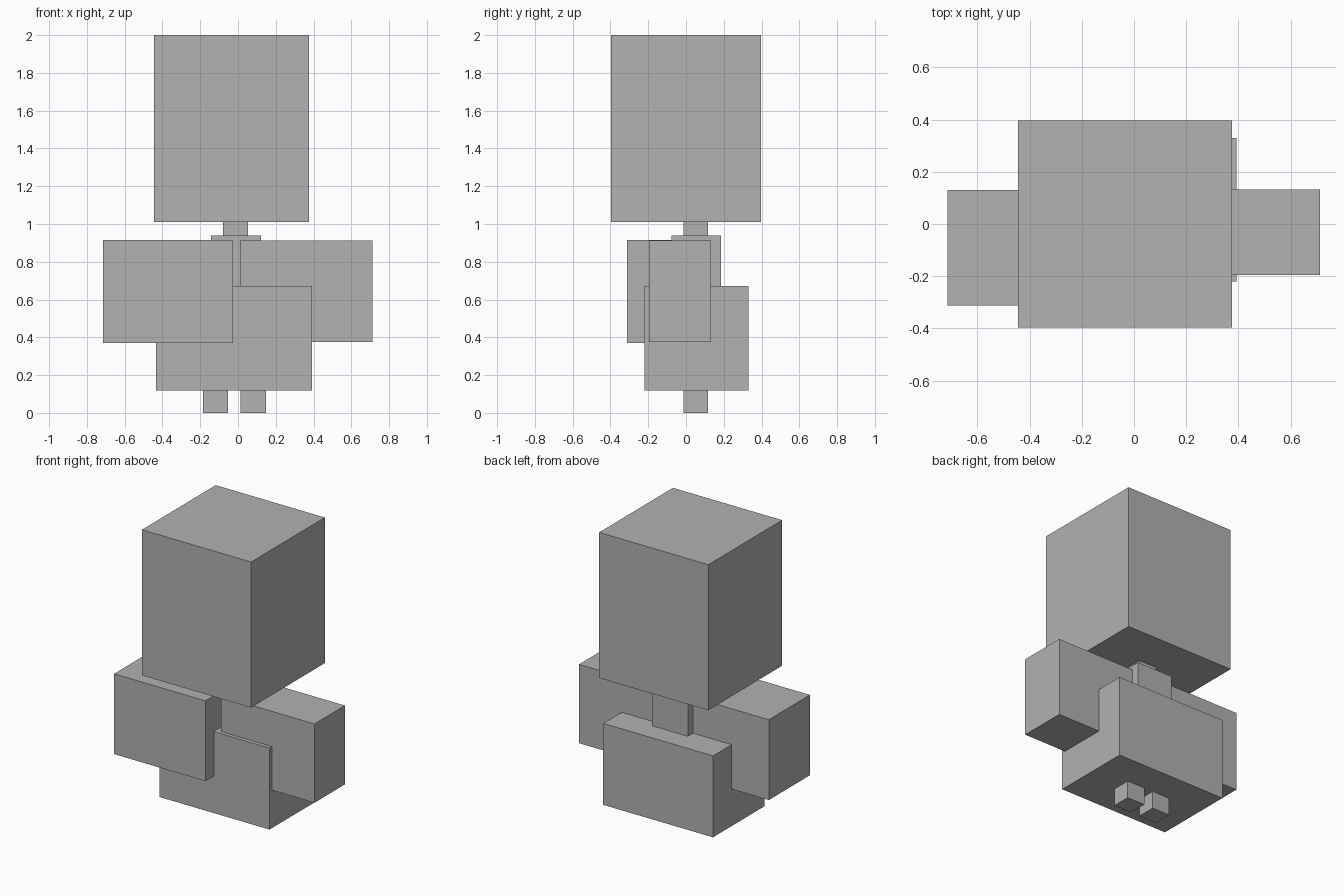
import bpy

if "Cube" in bpy.data.objects:
    bpy.data.objects.remove(bpy.data.objects["Cube"])

# Single flat grey for the whole blocky figure
grey = bpy.data.materials.new("plain_grey")
grey.diffuse_color = (0.445, 0.445, 0.445, 1.0)
grey.use_nodes = True
grey.node_tree.nodes["Principled BSDF"].inputs["Base Color"].default_value = grey.diffuse_color


def box(name, x, y, z):
    """Box spanning the given (min, max) range on each axis."""
    spans = (x, y, z)
    bpy.ops.mesh.primitive_cube_add(size=1, location=[(a + b) / 2 for a, b in spans])
    obj = bpy.context.object
    obj.name = name
    obj.scale = [b - a for a, b in spans]
    bpy.ops.object.transform_apply(location=False, rotation=False, scale=True)
    obj.data.materials.append(grey)
    return obj


# Head and neck
box("head", (-0.445, 0.376), (-0.397, 0.396), (1.01, 2.0))
box("neck", (-0.08, 0.053), (-0.012, 0.116), (0.94, 1.01))

# Chest post and the wide lower body
box("chest", (-0.144, 0.122), (-0.078, 0.186), (0.672, 0.94))
box("lower_body", (-0.434, 0.392), (-0.221, 0.33), (0.118, 0.672))

# Arms: the one on -x reaches further forward
box("arm_right", (-0.714, -0.027), (-0.312, 0.13), (0.37, 0.916))
box("arm_left", (0.01, 0.712), (-0.195, 0.132), (0.376, 0.912))

# Short feet
for name, x in (("foot_right", (-0.185, -0.053)), ("foot_left", (0.014, 0.148))):
    box(name, x, (-0.012, 0.116), (0.0, 0.118))
